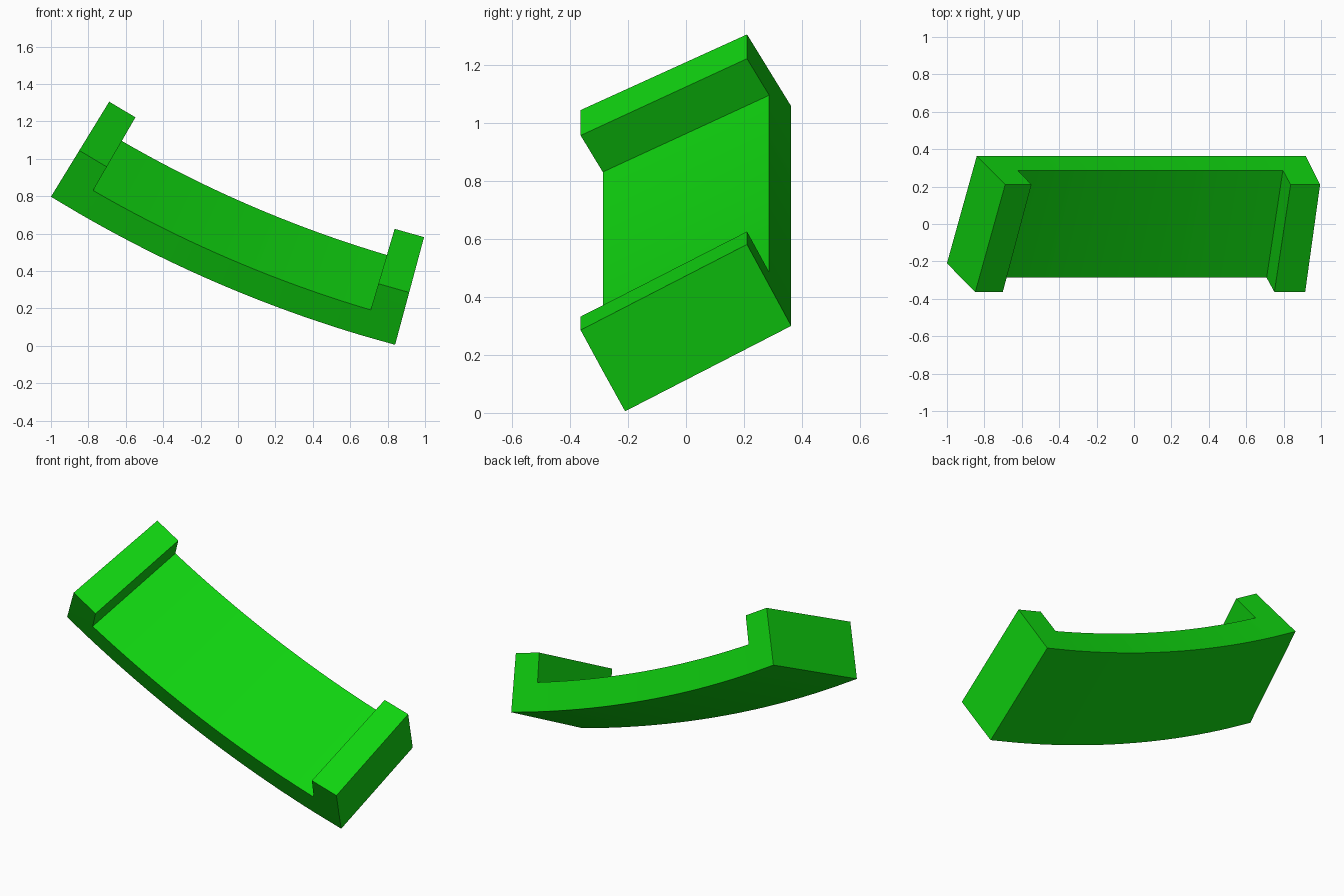
import bpy, bmesh, math
from mathutils import Vector

if "Cube" in bpy.data.objects:
    bpy.data.objects.remove(bpy.data.objects["Cube"], do_unlink=True)

# Arc axis runs along y; angles are measured from straight down
CX, CZ = 2.66, 6.77
LEFT_END, LEFT_LIP, RIGHT_LIP, RIGHT_END = 31.5, 30.04, 16.52, 15.06
SEGMENTS = 20

# Tilted rectangular section as (radius, y): outer front, outer back, inner back, inner front
SECTION = [(7.005, -0.21), (6.70, 0.363), (6.555, 0.287), (6.861, -0.287)]
LIP_RISE, LIP_SHIFT = 0.146, -0.0765


def on_arc(radius, y, degrees):
    a = math.radians(degrees)
    return Vector((CX - radius * math.sin(a), y, CZ - radius * math.cos(a)))


green = bpy.data.materials.new("bright green")
green.use_nodes = True
colour = (0.005, 0.65, 0.005, 1.0)
green.diffuse_color = colour
green.node_tree.nodes["Principled BSDF"].inputs["Base Color"].default_value = colour

# Curved plate: sweep the section along the arc, with a ring at each lip edge
angles = [LEFT_END]
angles += [LEFT_LIP + (RIGHT_LIP - LEFT_LIP) * i / SEGMENTS for i in range(SEGMENTS + 1)]
angles.append(RIGHT_END)

bm = bmesh.new()
rings = [[bm.verts.new(on_arc(r, y, a)) for r, y in SECTION] for a in angles]
tops = []
for ring, following in zip(rings, rings[1:]):
    for i in range(4):
        j = (i + 1) % 4
        face = bm.faces.new((ring[i], ring[j], following[j], following[i]))
        if i == 2:
            tops.append(face)
bm.faces.new(rings[0])
bm.faces.new(rings[-1])

# End lips: raise the first and last upper faces along the tilted section
for face in (tops[0], tops[-1]):
    raised = bmesh.ops.extrude_discrete_faces(bm, faces=[face])["faces"][0]
    for v in raised.verts:
        to_axis = Vector((CX - v.co.x, 0, CZ - v.co.z)).normalized()
        v.co += to_axis * LIP_RISE + Vector((0, LIP_SHIFT, 0))

bmesh.ops.remove_doubles(bm, verts=bm.verts, dist=0.0005)
bmesh.ops.recalc_face_normals(bm, faces=bm.faces)

mesh = bpy.data.meshes.new("curved_channel")
bm.to_mesh(mesh)
bm.free()
mesh.materials.append(green)
channel = bpy.data.objects.new("curved_channel", mesh)
bpy.context.collection.objects.link(channel)

# Smooth along the arc, sharp at the corners
bpy.context.view_layer.objects.active = channel
channel.select_set(True)
bpy.ops.object.shade_smooth_by_angle(angle=math.radians(20))
